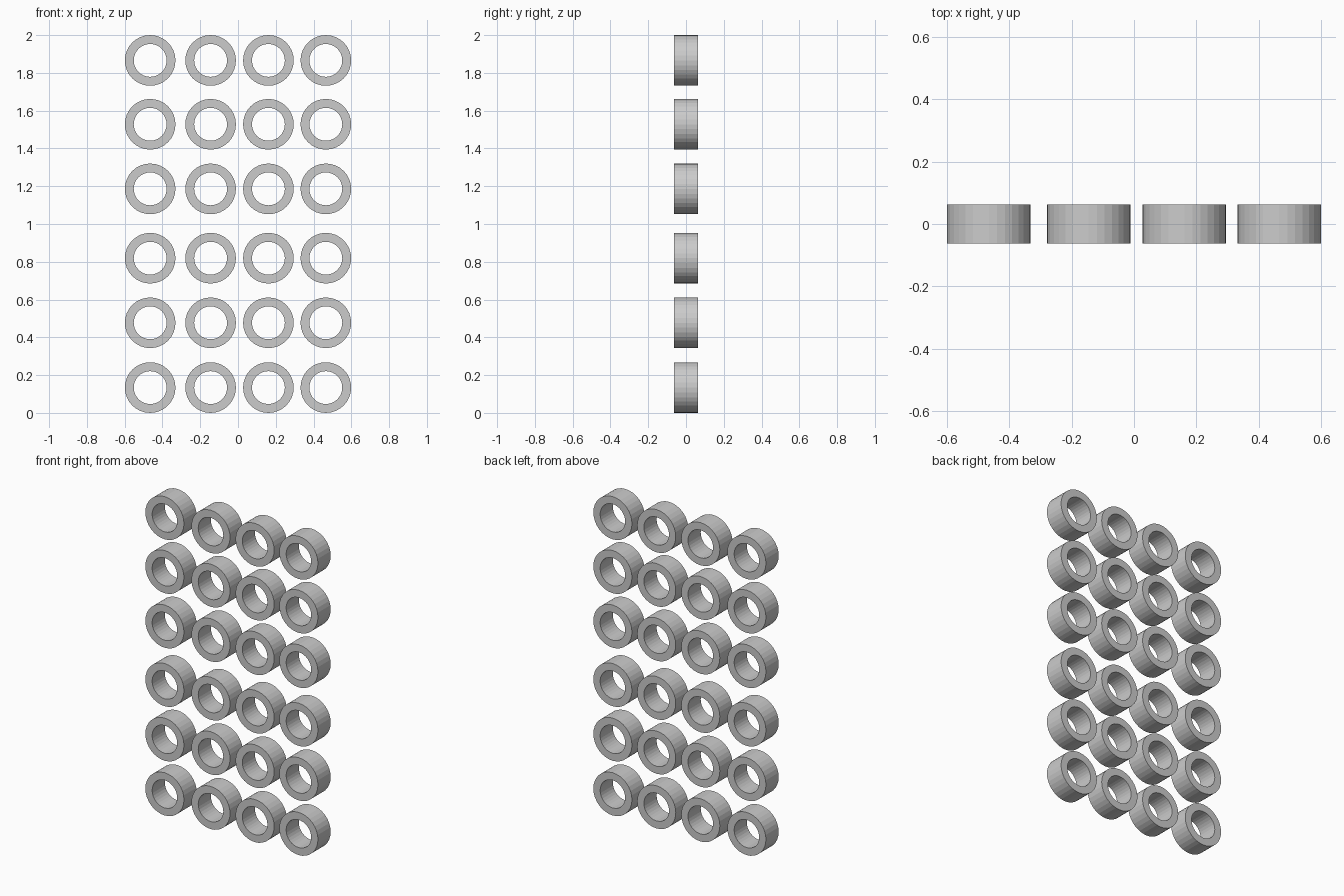
import bpy, bmesh
from math import cos, sin, tau

if "Cube" in bpy.data.objects:
    bpy.data.objects.remove(bpy.data.objects["Cube"])

OUTER, INNER, HALF_DEPTH, SIDES = 0.134, 0.087, 0.063, 32
COLUMNS = (-0.465, -0.145, 0.161, 0.465)
ROWS = (0.134, 0.477, 0.819, 1.186, 1.528, 1.866)


# Flat-faced tube mesh with its axis along y
def ring_mesh():
    bm = bmesh.new()
    profile = ((OUTER, -HALF_DEPTH), (OUTER, HALF_DEPTH),
               (INNER, HALF_DEPTH), (INNER, -HALF_DEPTH))
    loops = [[bm.verts.new((r * cos(tau * i / SIDES), y, r * sin(tau * i / SIDES)))
              for r, y in profile] for i in range(SIDES)]
    for i, a in enumerate(loops):
        b = loops[(i + 1) % SIDES]
        for j in range(4):
            k = (j + 1) % 4
            bm.faces.new((a[j], a[k], b[k], b[j]))
    bmesh.ops.recalc_face_normals(bm, faces=bm.faces)
    mesh = bpy.data.meshes.new("ring")
    bm.to_mesh(mesh)
    bm.free()
    return mesh


# Grid of rings sharing one mesh
mesh = ring_mesh()
for r, z in enumerate(ROWS, 1):
    for c, x in enumerate(COLUMNS, 1):
        ring = bpy.data.objects.new(f"ring_row{r}_column{c}", mesh)
        ring.location = (x, 0, z)
        bpy.context.collection.objects.link(ring)
